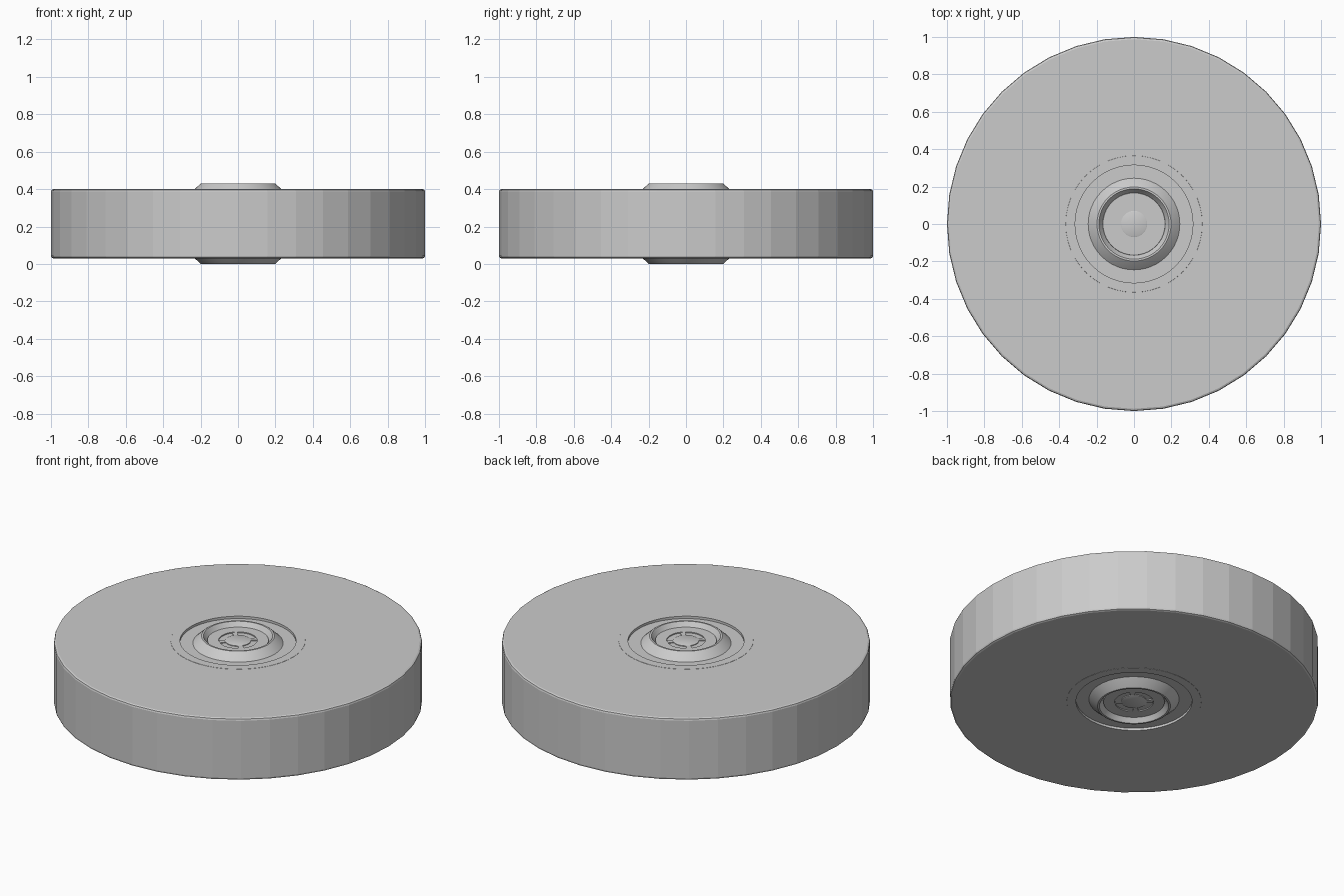
import bpy, bmesh, math
from math import cos, sin, pi

if "Cube" in bpy.data.objects:
    bpy.data.objects.remove(bpy.data.objects["Cube"])

MID = 0.215  # height of the symmetry plane


def finish(name, bm, smooth=None):
    """Turn a bmesh of the upper half into an object mirrored in z."""
    bmesh.ops.remove_doubles(bm, verts=bm.verts, dist=1e-5)
    bmesh.ops.recalc_face_normals(bm, faces=bm.faces)
    # the upper half must face upward / outward
    up = sum(f.normal.z * f.calc_area() for f in bm.faces)
    if up < 0:
        bmesh.ops.reverse_faces(bm, faces=bm.faces)
    me = bpy.data.meshes.new(name)
    bm.to_mesh(me)
    bm.free()
    ob = bpy.data.objects.new(name, me)
    bpy.context.collection.objects.link(ob)
    ob.location.z = MID
    m = ob.modifiers.new("both_sides", 'MIRROR')
    m.use_axis = (False, False, True)
    m.merge_threshold = 0.0005
    if smooth:
        bpy.ops.object.select_all(action='DESELECT')
        ob.select_set(True)
        bpy.context.view_layer.objects.active = ob
        bpy.ops.object.shade_smooth_by_angle(angle=math.radians(smooth))
    return ob


def lathe(name, profile, sides, smooth=None):
    """Revolve (radius, height above the middle) points around z."""
    bm = bmesh.new()
    rings = [[bm.verts.new((r * cos(2 * pi * i / sides),
                            r * sin(2 * pi * i / sides), z))
              for i in range(sides)] for r, z in profile]
    for a, b in zip(rings, rings[1:]):
        for i in range(sides):
            j = (i + 1) % sides
            bm.faces.new((a[i], a[j], b[j], b[i]))
    if profile[0][0] < 0.08:  # close the middle
        bm.faces.new(rings[0])
    return finish(name, bm, smooth)


# Faceted wheel body with a small rounded rim and a shallow central recess
lathe("wheel_body", [(0.16, 0.172), (0.316, 0.172), (0.32, 0.185),
                     (0.988, 0.185), (0.997, 0.181), (1.0, 0.172),
                     (1.0, 0.0)], 40)

# Flush washer around the recess
lathe("washer_ring", [(0.315, 0.172), (0.315, 0.186), (0.365, 0.186),
                      (0.366, 0.184)], 48, 30)

# Chamfered hub collar with a dished inside
lathe("hub_collar", [(0.162, 0.178), (0.168, 0.184), (0.180, 0.204),
                     (0.188, 0.215), (0.198, 0.215), (0.205, 0.210),
                     (0.245, 0.172)], 48, 30)

# Axle cap with a groove and a centre pin
lathe("axle_cap", [(0.105, 0.182), (0.105, 0.190), (0.166, 0.190),
                   (0.168, 0.180)], 40, 30)
lathe("axle_groove", [(0.066, 0.184), (0.106, 0.184)], 40)
lathe("axle_pin", [(0.066, 0.190), (0.070, 0.188), (0.070, 0.182)], 32, 30)

# Four small lugs bridging the groove on the diagonals
bm = bmesh.new()
for k in range(4):
    a = pi / 4 + k * pi / 2
    spread = 0.16
    pts = [(r * cos(a + d), r * sin(a + d))
           for r, d in ((0.07, -spread), (0.105, -spread),
                        (0.105, spread), (0.07, spread))]
    lo = [bm.verts.new((x, y, 0.183)) for x, y in pts]
    hi = [bm.verts.new((x, y, 0.189)) for x, y in pts]
    bm.faces.new(hi)
    for i in range(4):
        j = (i + 1) % 4
        bm.faces.new((lo[i], lo[j], hi[j], hi[i]))
finish("groove_lugs", bm)
